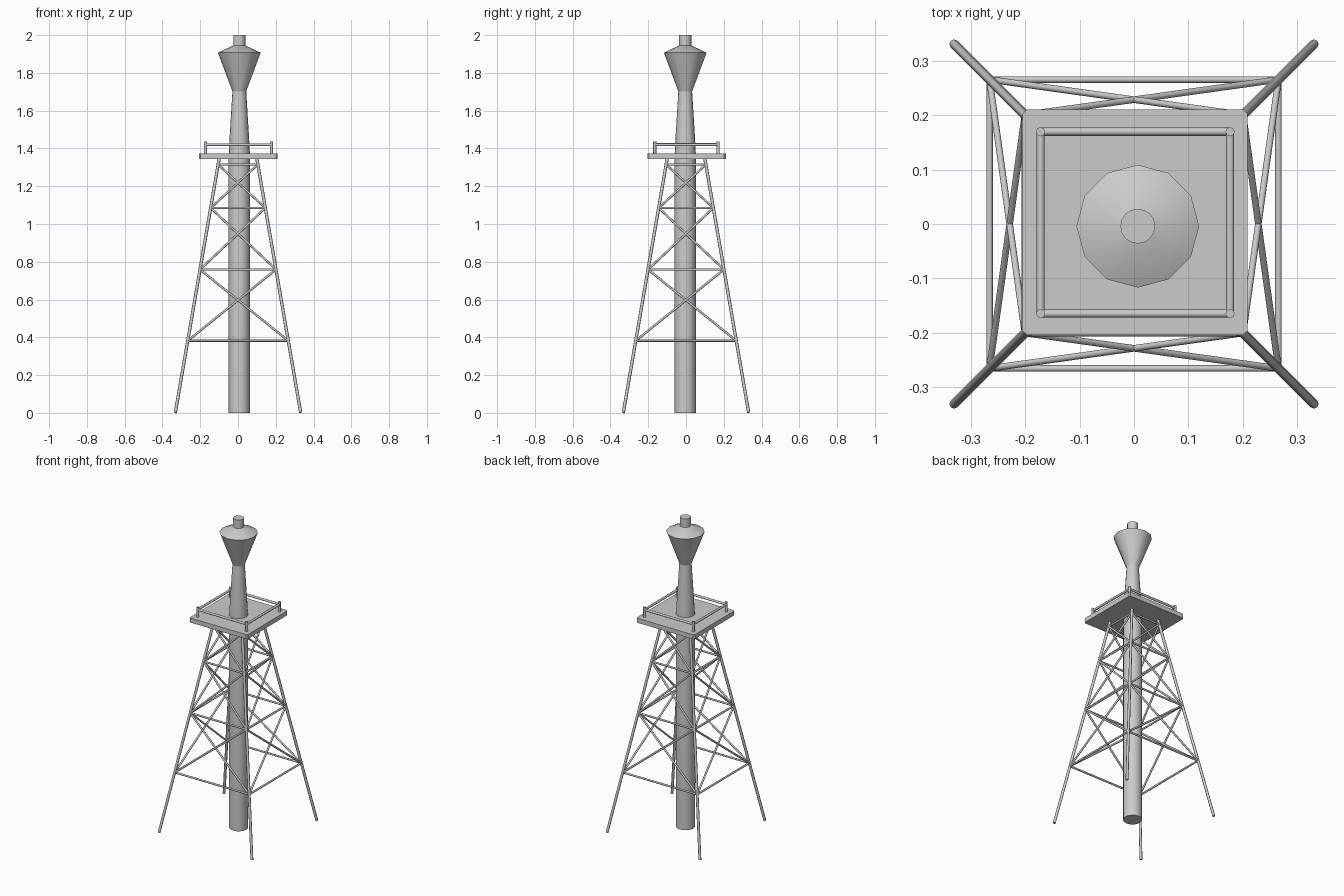
import bpy, bmesh, math
from mathutils import Vector

if "Cube" in bpy.data.objects:
    bpy.data.objects.remove(bpy.data.objects["Cube"])

CX, CY = 0.007, -0.004      # column axis
ZT = 1.35                   # top of legs


def add_mesh(name, bm, smooth=None):
    bmesh.ops.recalc_face_normals(bm, faces=bm.faces)
    me = bpy.data.meshes.new(name)
    bm.to_mesh(me)
    bm.free()
    ob = bpy.data.objects.new(name, me)
    bpy.context.collection.objects.link(ob)
    if smooth:
        bpy.ops.object.select_all(action='DESELECT')
        bpy.context.view_layer.objects.active = ob
        ob.select_set(True)
        bpy.ops.object.shade_smooth_by_angle(angle=math.radians(smooth))
    return ob


def tube(name, a, b, r, n=8):
    a, b = Vector(a), Vector(b)
    bm = bmesh.new()
    bmesh.ops.create_cone(bm, cap_ends=True, segments=n, radius1=r, radius2=r,
                          depth=(b - a).length)
    rot = (b - a).to_track_quat('Z', 'Y').to_matrix().to_4x4()
    bmesh.ops.transform(bm, matrix=rot, verts=bm.verts)
    bmesh.ops.translate(bm, vec=(a + b) / 2, verts=bm.verts)
    return add_mesh(name, bm, 50)


def lathe(name, profile, n):
    bm = bmesh.new()
    rings = []
    for r, z in profile:
        rings.append([bm.verts.new((CX + r * math.cos(2 * math.pi * i / n),
                                    CY + r * math.sin(2 * math.pi * i / n), z))
                      for i in range(n)])
    for lo, hi in zip(rings, rings[1:]):
        for i in range(n):
            j = (i + 1) % n
            bm.faces.new((lo[i], lo[j], hi[j], hi[i]))
    bm.faces.new(rings[0][::-1])
    bm.faces.new(rings[-1])
    return add_mesh(name, bm, 35)


def leg_point(k, z):
    h = 0.332 - (0.332 - 0.099) * z / ZT
    sx, sy = [(-1, -1), (1, -1), (1, 1), (-1, 1)][k % 4]
    return (sx * h, sy * h, z)


# Central column, flared head and cap
lathe("central_column", [(0.056, 0), (0.056, 1.37), (0.052, 1.45), (0.036, 1.71)], 16)
lathe("flared_head", [(0.036, 1.70), (0.113, 1.907), (0.033, 1.945)], 12)
lathe("head_cap", [(0.032, 1.93), (0.032, 2.0)], 16)

# Lattice legs, level beams and cross braces
levels = [0.382, 0.759, 1.085, 1.315]
for k in range(4):
    tube("leg", leg_point(k, 0.002), leg_point(k, ZT), 0.0085)
    for z in levels:
        tube("level_beam", leg_point(k, z), leg_point(k + 1, z), 0.006)
    for z0, z1 in zip(levels, levels[1:]):
        tube("cross_brace", leg_point(k, z0), leg_point(k + 1, z1), 0.006)
        tube("cross_brace", leg_point(k + 1, z0), leg_point(k, z1), 0.006)

# Platform deck with slightly bevelled edges
bm = bmesh.new()
bmesh.ops.create_cube(bm, size=1)
bmesh.ops.scale(bm, vec=(0.415, 0.415, 0.029), verts=bm.verts)
bmesh.ops.translate(bm, vec=(0.002, 0.003, 1.3595), verts=bm.verts)
upright = [e for e in bm.edges
           if abs(e.verts[0].co.z - e.verts[1].co.z) > 0.01]
bmesh.ops.bevel(bm, geom=upright, offset=0.008, segments=1, affect='EDGES')
add_mesh("platform_deck", bm)

# Railing
corners = [(-0.172, -0.165), (0.177, -0.165), (0.177, 0.17), (-0.172, 0.17)]
for k, (x, y) in enumerate(corners):
    x2, y2 = corners[(k + 1) % 4]
    tube("rail_post", (x, y, 1.365), (x, y, 1.437), 0.0085)
    tube("handrail", (x, y, 1.42), (x2, y2, 1.42), 0.0075)
